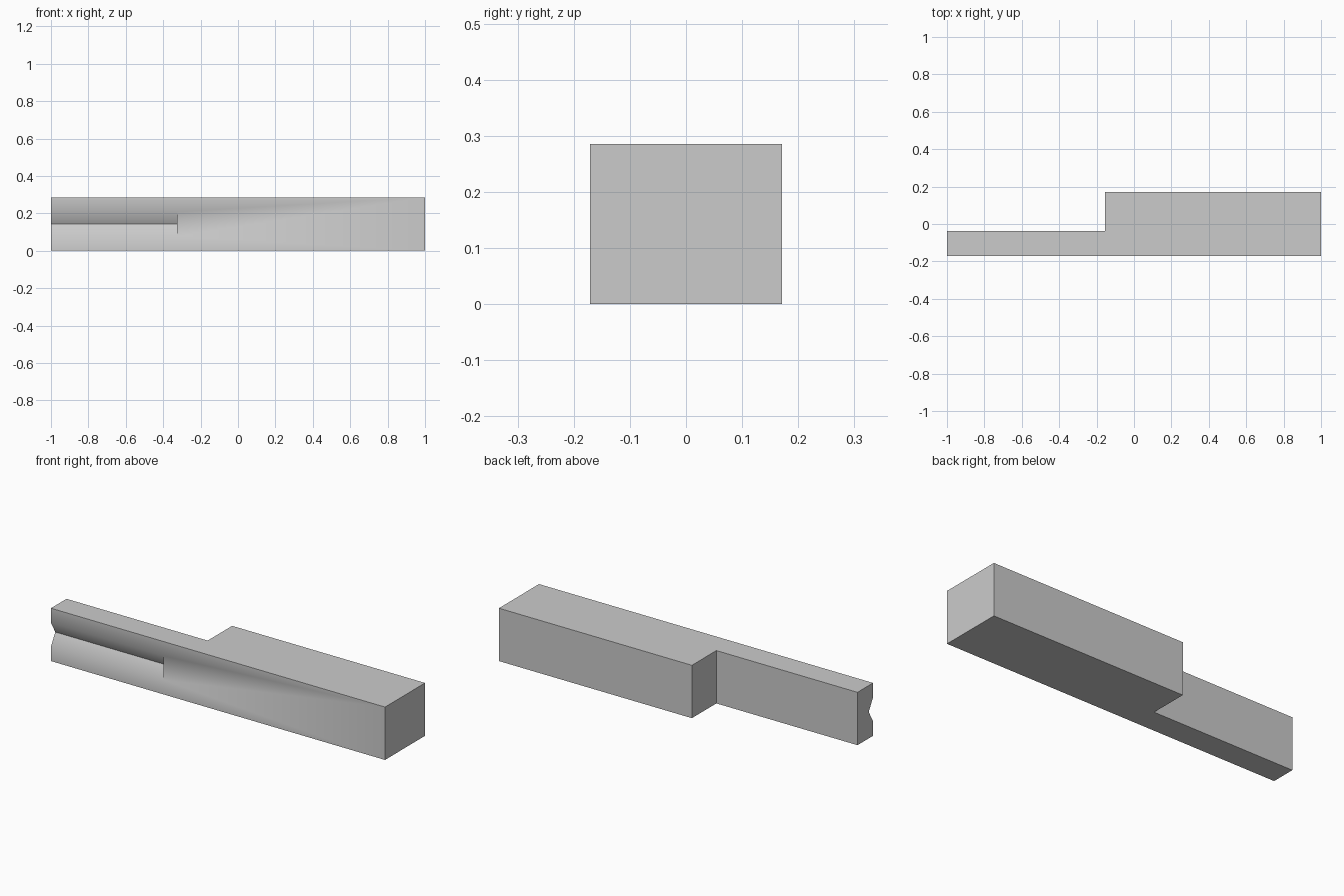
import bpy
import bmesh
import math
from mathutils import Vector

default_cube = bpy.data.objects.get("Cube")
if default_cube:
    bpy.data.objects.remove(default_cube, do_unlink=True)

HEIGHT = 0.286
HALF_DEPTH = 0.171
GROOVE_END = -0.325
GROOVE_DEPTH = 0.037
GROOVE_HALF = 0.065


def prism(name, profile, direction):
    """Extrude a closed outline along a direction into a solid."""
    bm = bmesh.new()
    face = bm.faces.new([bm.verts.new(p) for p in profile])
    result = bmesh.ops.extrude_face_region(bm, geom=[face], use_keep_orig=True)
    moved = [v for v in result["geom"] if isinstance(v, bmesh.types.BMVert)]
    bmesh.ops.translate(bm, verts=moved, vec=Vector(direction))
    bmesh.ops.recalc_face_normals(bm, faces=bm.faces)
    mesh = bpy.data.meshes.new(name)
    bm.to_mesh(mesh)
    bm.free()
    obj = bpy.data.objects.new(name, mesh)
    bpy.context.collection.objects.link(obj)
    return obj


# Stepped bar: thick block with a thin tongue
outline = [(-1, -HALF_DEPTH), (1, -HALF_DEPTH), (1, HALF_DEPTH),
           (-0.155, HALF_DEPTH), (-0.155, -0.038), (-1, -0.038)]
bar = prism("stepped_bar", [(x, y, 0) for x, y in outline], (0, 0, HEIGHT))

# V groove along the front of the tongue, cut slightly past the open faces
mid = HEIGHT / 2
over = 0.02
wide = GROOVE_HALF * (1 + over / GROOVE_DEPTH)
start = -1 - over
front = -HALF_DEPTH - over
cutter = prism("groove_cutter",
               [(start, front, mid - wide),
                (start, GROOVE_DEPTH - HALF_DEPTH, mid),
                (start, front, mid + wide)],
               (GROOVE_END - start, 0, 0))
cutter.hide_render = True

cut = bar.modifiers.new("groove", "BOOLEAN")
cut.operation = "DIFFERENCE"
cut.solver = "EXACT"
cut.object = cutter
bpy.ops.object.select_all(action="DESELECT")
bar.select_set(True)
bpy.context.view_layer.objects.active = bar
bpy.ops.object.modifier_apply(modifier=cut.name)
bpy.data.objects.remove(cutter, do_unlink=True)

# Soft groove lips, sharp corners elsewhere
bpy.ops.object.shade_smooth_by_angle(angle=math.radians(35))

# Plain grey material
grey = bpy.data.materials.new("plain_grey")
grey.use_nodes = True
colour = (0.6, 0.6, 0.6, 1)
grey.diffuse_color = colour
grey.node_tree.nodes["Principled BSDF"].inputs["Base Color"].default_value = colour
bar.data.materials.clear()
bar.data.materials.append(grey)
